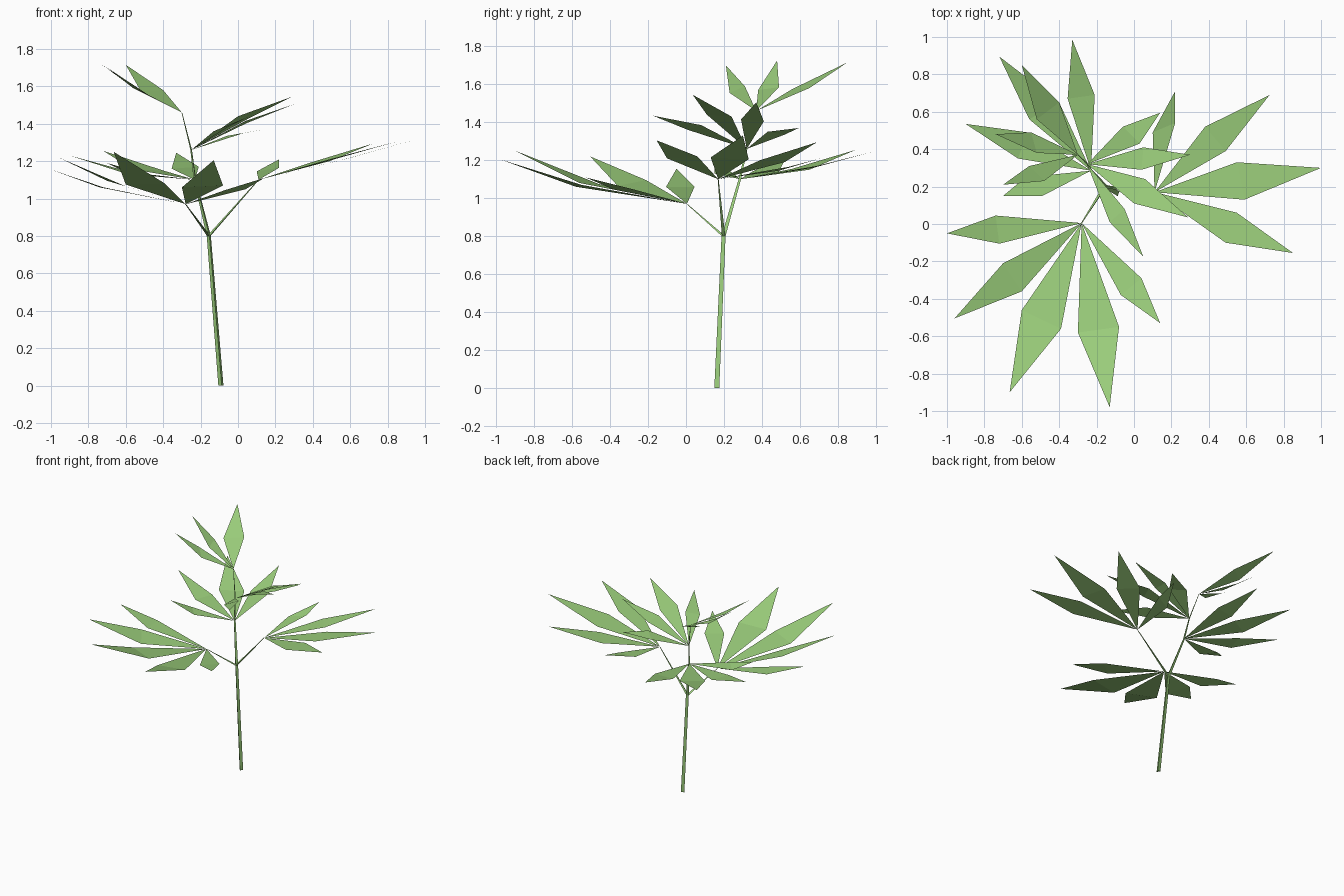
import bpy, bmesh
from math import cos, sin, tau, radians
from mathutils import Vector

green = bpy.data.materials.new("leaf green")
green.diffuse_color = (0.33, 0.62, 0.20, 1)


def finish(bm, name):
    me = bpy.data.meshes.new(name)
    bm.to_mesh(me)
    bm.free()
    me.materials.append(green)
    bpy.context.collection.objects.link(bpy.data.objects.new(name, me))


def stalk(name, points):
    """Three-sided tapering stalk through (x, y, z, radius) points."""
    bm = bmesh.new()
    rings = []
    for x, y, z, r in points:
        angles = [radians(40) + k * tau / 3 for k in range(3)]
        rings.append([bm.verts.new((x + r * cos(a), y + r * sin(a), z)) for a in angles])
    for p, q in zip(rings, rings[1:]):
        for k in range(3):
            n = (k + 1) % 3
            bm.faces.new((p[k], p[n], q[n], q[k]))
    bm.faces.new(rings[0][::-1])
    bm.faces.new(rings[-1])
    finish(bm, name)


def leaf_fan(name, hub, leaves):
    """Each leaf is a tip and two side corners, folded across between the corners."""
    bm = bmesh.new()
    for tip, side_a, side_b in leaves:
        h, t, a, b = (bm.verts.new(c) for c in (hub, tip, side_a, side_b))
        for f in (bm.faces.new((h, a, b)), bm.faces.new((a, t, b))):
            f.normal_update()
            if f.normal.z < 0:
                f.normal_flip()
    finish(bm, name)


# stem and side stalks
stalk("stem", [(-0.09, 0.165, 0, .016), (-0.155, 0.20, 0.8, .013),
               (-0.23, 0.285, 1.10, .008), (-0.25, 0.32, 1.26, .005), (-0.30, 0.37, 1.46, .002)])
stalk("front_stalk", [(-0.155, 0.20, 0.80, .011), (-0.28, 0.005, 0.97, .003)])
stalk("right_stalk", [(-0.155, 0.20, 0.80, .011), (0.11, 0.17, 1.10, .003)])

# leaf fans
leaf_fan("front_leaves", (-0.28, 0.005, 0.97), [
    ((-1.0, -.05, 1.155), (-.74, .045, 1.06), (-.72, -.105, 1.06)),
    ((-.96, -.505, 1.22), (-.70, -.21, 1.095), (-.60, -.36, 1.065)),
    ((-.665, -.90, 1.25), (-.60, -.46, 1.075), (-.39, -.56, 1.08)),
    ((-.13, -.98, 1.205), (-.30, -.58, 1.06), (-.08, -.55, 1.07)),
    ((.14, -.53, 1.11), (.04, -.29, 1.05), (-.07, -.38, 1.045))])
leaf_fan("right_leaves", (0.11, 0.17, 1.10), [
    ((1.0, .30, 1.33), (.55, .33, 1.205), (.59, .13, 1.215)),
    ((.725, .69, 1.295), (.38, .52, 1.19), (.49, .39, 1.20)),
    ((.22, .71, 1.21), (.10, .49, 1.145), (.22, .54, 1.165)),
    ((.85, -.155, 1.305), (.55, .06, 1.22), (.49, -.10, 1.21))])
leaf_fan("back_leaves", (-0.23, 0.285, 1.10), [
    ((-.90, .535, 1.23), (-.62, .35, 1.14), (-.57, .49, 1.14)),
    ((-.72, .895, 1.255), (-.56, .56, 1.155), (-.40, .65, 1.15)),
    ((-.33, .985, 1.245), (-.355, .67, 1.16), (-.21, .69, 1.17)),
    ((-.70, .15, 1.19), (-.58, .25, 1.13), (-.49, .15, 1.13))])
leaf_fan("upper_leaves", (-0.25, 0.32, 1.26), [
    ((.14, .595, 1.37), (-.06, .52, 1.335), (.03, .43, 1.35)),
    ((.30, .37, 1.505), (.05, .41, 1.405), (.04, .29, 1.415)),
    ((.29, .035, 1.545), (.06, .24, 1.43), (0, .11, 1.44)),
    ((.05, -.175, 1.435), (-.05, .08, 1.385), (-.13, .01, 1.36))])
leaf_fan("top_leaves", (-0.30, 0.37, 1.46), [
    ((-.60, .85, 1.715), (-.40, .65, 1.58), (-.52, .56, 1.575)),
    ((-.74, .48, 1.725), (-.55, .49, 1.585), (-.52, .38, 1.57)),
    ((-.70, .21, 1.70), (-.56, .31, 1.59), (-.48, .23, 1.555))])
